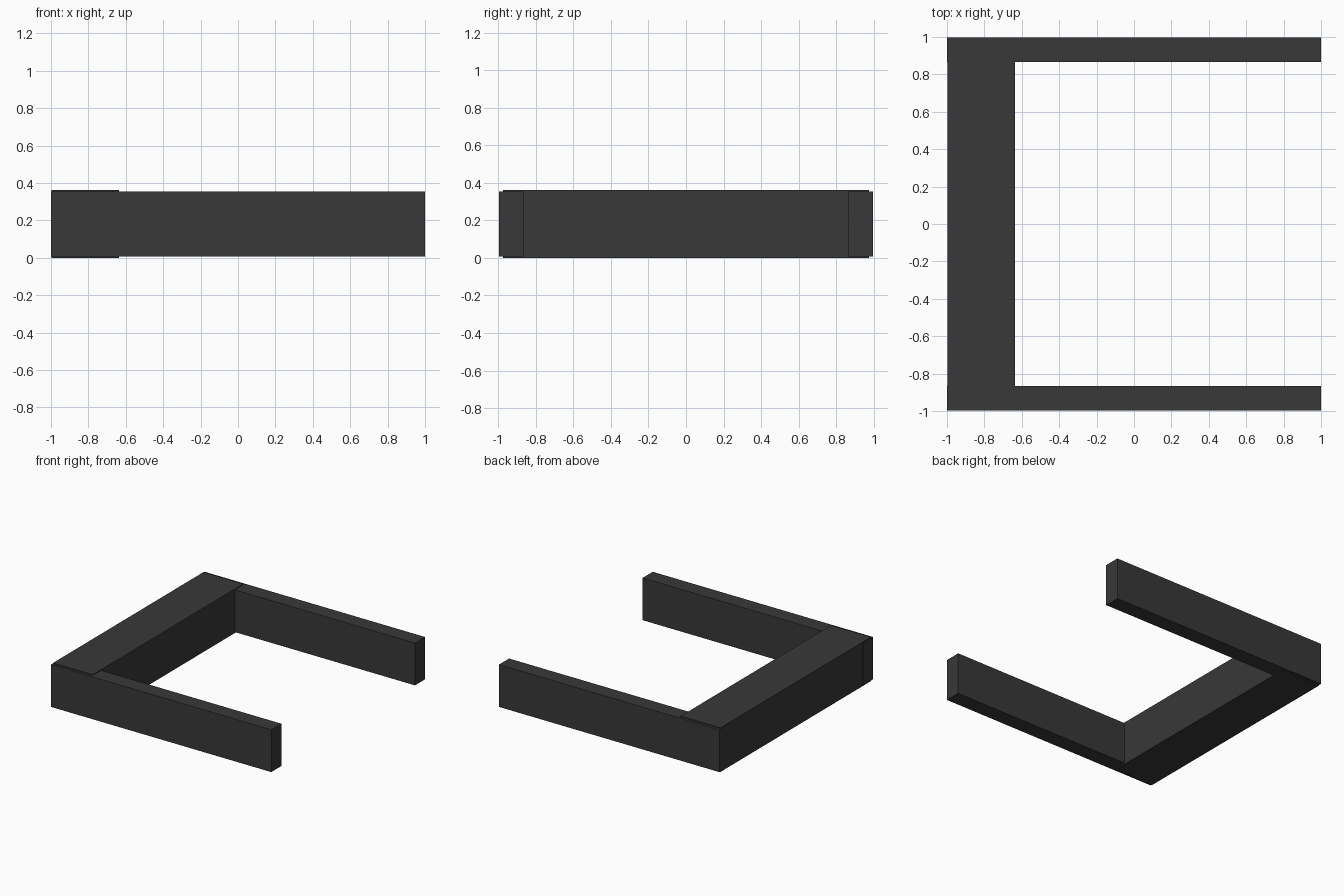
import bpy

if "Cube" in bpy.data.objects:
    bpy.data.objects.remove(bpy.data.objects["Cube"])

charcoal = bpy.data.materials.new("charcoal")
charcoal.diffuse_color = (0.04, 0.04, 0.04, 1)
charcoal.use_nodes = True
charcoal.node_tree.nodes["Principled BSDF"].inputs["Base Color"].default_value = charcoal.diffuse_color


def box(name, lo, hi):
    """Axis-aligned box between two corners."""
    bpy.ops.mesh.primitive_cube_add(size=1, location=[(a + b) / 2 for a, b in zip(lo, hi)])
    ob = bpy.context.object
    ob.name = name
    ob.scale = [b - a for a, b in zip(lo, hi)]
    bpy.ops.object.transform_apply(location=False, rotation=False, scale=True)
    ob.data.materials.append(charcoal)
    return ob


# Wide beam joining the two arms, slightly taller than them
box("cross_beam", (-0.996, -0.976, 0.0), (-0.635, 0.976, 0.362))

# Long thin arms, front and back
box("front_arm", (-1.0, -0.997, 0.008), (1.0, -0.866, 0.355))
box("back_arm", (-1.0, 0.866, 0.008), (1.0, 0.997, 0.355))
